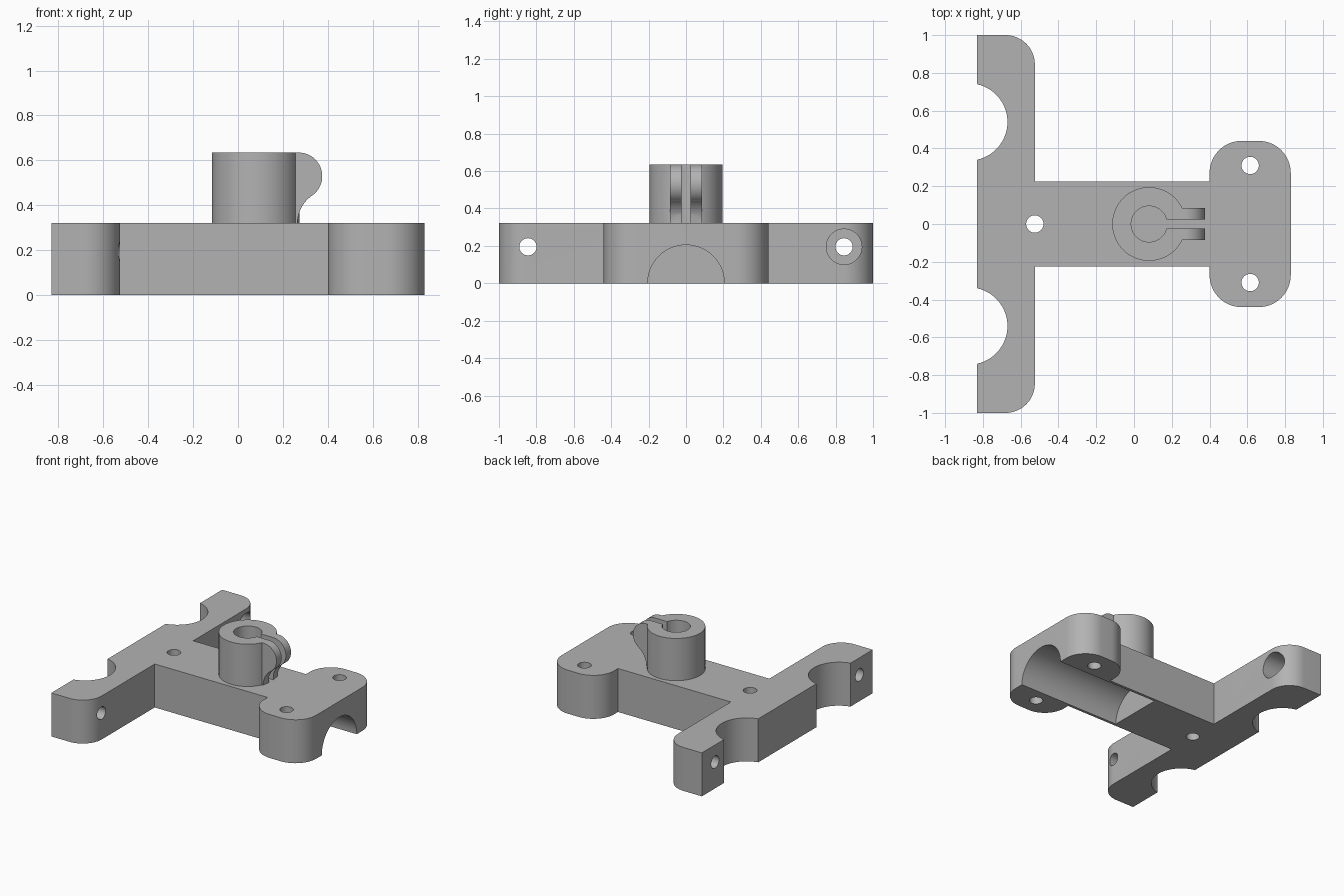
import bpy
import bmesh
from math import cos, sin, radians, pi
from mathutils import Matrix

if "Cube" in bpy.data.objects:
    bpy.data.objects.remove(bpy.data.objects["Cube"])

grey = bpy.data.materials.new("plain_grey")
grey.use_nodes = True
COLOUR = (0.45, 0.45, 0.45, 1)
grey.diffuse_color = COLOUR
grey.node_tree.nodes["Principled BSDF"].inputs["Base Color"].default_value = COLOUR

# Turns that send a profile's extrusion direction (local z) along a world axis
AXES = {
    "x": Matrix(((0, 0, 1), (1, 0, 0), (0, 1, 0))).to_4x4(),   # profile (y, z)
    "y": Matrix(((1, 0, 0), (0, 0, 1), (0, 1, 0))).to_4x4(),   # profile (x, z)
    "z": Matrix.Identity(4),                                   # profile (x, y)
}


def arc(cx, cy, r, start, end, steps=16):
    """Points along a circular arc, angles in degrees."""
    angles = [radians(start + (end - start) * i / steps) for i in range(steps + 1)]
    return [(cx + r * cos(a), cy + r * sin(a)) for a in angles]


def circle(cx, cy, r, sides=64, turn=0):
    return arc(cx, cy, r, turn, turn + 360, sides)[:-1]


def extrude(name, profile, low, high, axis="z"):
    """Solid made by sweeping a closed profile along a world axis."""
    bm = bmesh.new()
    base = bm.faces.new([bm.verts.new((u, v, low)) for u, v in profile])
    top = bmesh.ops.extrude_face_region(bm, geom=[base])["geom"]
    moved = [g for g in top if isinstance(g, bmesh.types.BMVert)]
    bmesh.ops.translate(bm, verts=moved, vec=(0, 0, high - low))
    bm.transform(AXES[axis])
    bmesh.ops.recalc_face_normals(bm, faces=bm.faces)
    mesh = bpy.data.meshes.new(name)
    bm.to_mesh(mesh)
    bm.free()
    mesh.materials.append(grey)
    obj = bpy.data.objects.new(name, mesh)
    bpy.context.collection.objects.link(obj)
    return obj


def combine(target, tool, operation="DIFFERENCE"):
    """Apply a boolean and discard the tool object."""
    mod = target.modifiers.new("boolean", "BOOLEAN")
    mod.operation = operation
    mod.solver = "EXACT"
    mod.object = tool
    bpy.context.view_layer.objects.active = target
    bpy.ops.object.modifier_apply(modifier=mod.name)
    bpy.data.objects.remove(tool)


def finish(obj):
    bpy.ops.object.select_all(action="DESELECT")
    obj.select_set(True)
    bpy.context.view_layer.objects.active = obj
    bpy.ops.object.shade_smooth_by_angle(angle=radians(30))


PLATE_TOP = 0.322
HOLE = 0.046

# Base plate: rounded head, arm and scalloped crossbar, mirrored across y
half = (arc(0.66, 0.27, 0.17, 0, 90) + arc(0.57, 0.27, 0.17, 90, 180)
        + [(0.40, 0.225), (-0.525, 0.225)]
        + arc(-0.68, 0.845, 0.155, 0, 90) + [(-0.83, 1.0)]
        + arc(-0.875, 0.54, 0.205, 77.3, -77.3, 28))
plate = extrude("base_plate", half + [(x, -y) for x, y in reversed(half)], 0, PLATE_TOP)

# Half-round channel under the head and arm
combine(plate, extrude("channel_cutter", circle(0, 0, 0.205), -0.01, 0.9, "x"))

# Vertical screw holes
for x, y in ((-0.525, 0), (0.615, 0.31), (0.615, -0.31)):
    combine(plate, extrude("screw_cutter", circle(x, y, HOLE, 32), -0.1, 0.5))

# Counterbored holes through the crossbar ends
for side in (1, -1):
    y = side * 0.845
    combine(plate, extrude("bolt_cutter", circle(y, 0.195, HOLE, 32), -1, -0.4, "x"))
    combine(plate, extrude("counterbore_cutter", circle(y, 0.195, 0.095, 48), -0.68, -0.4, "x"))
finish(plate)

# Clamp collar with a hexagonal pocket on each side
CX, TOP, BOLT = 0.08, 0.635, (0.27, 0.53)
EAR = 0.085
collar = extrude("clamp_collar", circle(CX, 0, 0.195, 96), 0.31, TOP)
for low, high in ((EAR, 0.4), (-0.4, -EAR)):
    combine(collar, extrude("pocket_cutter", circle(*BOLT, 0.104, 6, 30), low, high, "y"))

# Clamp ears: rounded tip flowing down a concave fillet
ear = ([(0.2, 0.31), (0.265, 0.31)]
       + arc(0.415, 0.32, 0.15, 180, 124.6)
       + arc(*BOLT, 0.105, -55, 90, 32) + [(0.2, TOP)])
combine(collar, extrude("clamp_ears", ear, -EAR, EAR, "y"), "UNION")

# Bore, split and pinch-bolt hole
combine(collar, extrude("bore_cutter", circle(CX, 0, 0.095), 0.2, 0.8))
split = [(CX, -0.025), (0.5, -0.025), (0.5, 0.025), (CX, 0.025)]
combine(collar, extrude("split_cutter", split, 0.2, 0.8))
combine(collar, extrude("pinch_bolt_cutter", circle(*BOLT, HOLE, 32), -0.4, 0.4, "y"))
finish(collar)
